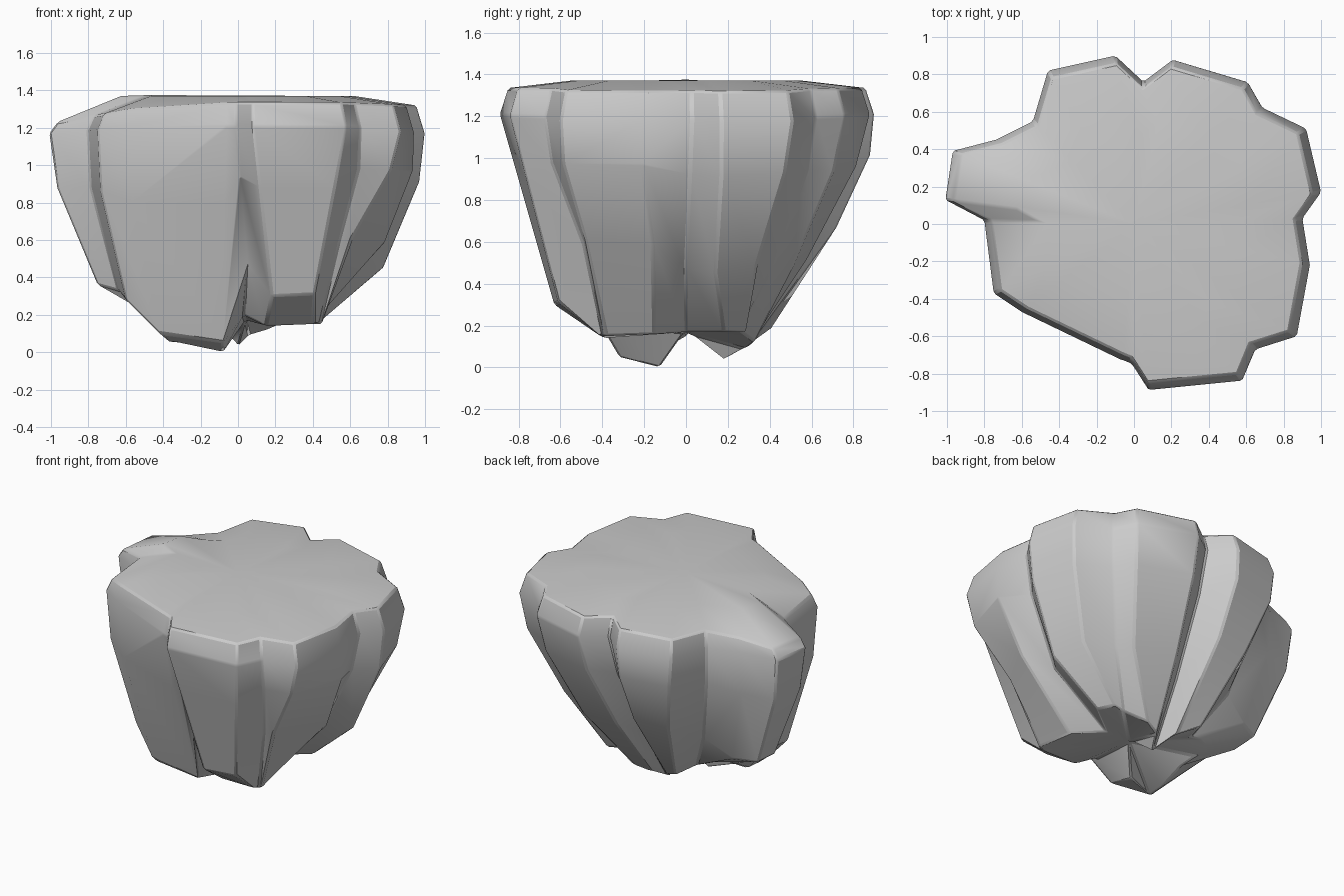
import bpy, bmesh, math

# Rock columns, counter-clockwise from the front crevice:
# rim x, y | lower ledge x, y, z | foot height
COLUMNS = [
    (-0.01, -0.75, 0.05, -0.56, 0.47, 0.20),
    (0.08, -0.89, 0.18, -0.63, 0.30, 0.14),
    (0.58, -0.84, 0.41, -0.61, 0.31, 0.15),
    (0.65, -0.67, 0.54, -0.49, 0.60, 0.15),
    (0.87, -0.60, 0.61, -0.48, 0.61, 0.15),
    (0.94, -0.22, 0.79, -0.16, 0.59, 0.16),
    (0.90, 0.03, 0.64, 0.00, 0.47, 0.17),
    (1.00, 0.17, 0.78, 0.14, 0.45, 0.17),
    (0.92, 0.51, 0.70, 0.34, 0.50, 0.17),
    (0.69, 0.62, 0.50, 0.42, 0.50, 0.18),
    (0.61, 0.76, 0.43, 0.51, 0.48, 0.12),
    (0.21, 0.88, 0.13, 0.58, 0.52, 0.09),
    (0.05, 0.76, 0.02, 0.42, 0.42, 0.03),
    (-0.10, 0.90, -0.10, 0.72, 0.67, 0.12),
    (-0.46, 0.82, -0.34, 0.68, 0.65, 0.18),
    (-0.54, 0.55, -0.42, 0.41, 0.50, 0.20),
    (-0.74, 0.45, -0.60, 0.35, 0.38, 0.24),
    (-0.97, 0.39, -0.75, 0.28, 0.37, 0.25),
    (-1.01, 0.13, -0.75, 0.10, 0.36, 0.22),
    (-0.80, 0.02, -0.64, 0.00, 0.33, 0.15),
    (-0.75, -0.37, -0.60, -0.26, 0.28, 0.06),
    (-0.60, -0.47, -0.42, -0.33, 0.10, 0.05),
    (-0.06, -0.73, -0.08, -0.32, 0.05, 0.00),
]
# Feet that do not simply taper inwards: column index -> x, y
FEET = {1: (0.15, -0.39), 2: (0.40, -0.41), 3: (0.44, -0.40), 4: (0.45, -0.38),
        5: (0.40, -0.15), 6: (0.22, 0.0), 7: (0.45, 0.18), 8: (0.40, 0.29),
        10: (0.16, 0.33), 11: (0.06, 0.29), 12: (0.0, 0.18), 13: (-0.08, 0.32),
        21: (-0.36, -0.28), 22: (-0.08, -0.12)}


def column_points(i, x, y, kx, ky, kz, foot):
    """Points of one column from the plateau down to the foot."""
    edge_z = 1.335 - 0.17 * max(0, -x - 0.4) - 0.04 * max(0, x - 0.6)
    rim_z = 1.21 - 0.08 * max(0, abs(x) - 0.5)
    bulge = 1.0 if y < -0.74 else 1.055
    t = 0.36
    mid = ((x + (kx - x) * t) * bulge, (y + (ky - y) * t) * bulge,
           rim_z + (kz - rim_z) * t)
    fx, fy = FEET.get(i, (kx * 0.6, ky * 0.6))
    return [(x * 0.62, y * 0.62, 1.37), (x * 0.955, y * 0.955, edge_z),
            (x, y, rim_z), mid, (kx, ky, kz), (fx, fy, foot)]


# Skin the columns into one closed rock
bm = bmesh.new()
cols = [[bm.verts.new(p) for p in column_points(i, *c)]
        for i, c in enumerate(COLUMNS)]
top = bm.verts.new((0, 0, 1.372))
under = bm.verts.new((0.04, 0.0, 0.17))
for i, a in enumerate(cols):
    b = cols[(i + 1) % len(cols)]
    bm.faces.new((top, a[0], b[0]))
    for j in range(len(a) - 1):
        bm.faces.new((a[j], a[j + 1], b[j + 1], b[j]))
    bm.faces.new((under, b[-1], a[-1]))
bmesh.ops.recalc_face_normals(bm, faces=bm.faces)

mesh = bpy.data.meshes.new("rock")
bm.to_mesh(mesh)
bm.free()
rock = bpy.data.objects.new("rock", mesh)
bpy.context.collection.objects.link(rock)

# Worn edges
bevel = rock.modifiers.new("worn_edges", 'BEVEL')
bevel.width = 0.012
bevel.segments = 1
bevel.limit_method = 'ANGLE'
bevel.angle_limit = math.radians(28)

bpy.context.view_layer.objects.active = rock
rock.select_set(True)
bpy.ops.object.shade_smooth_by_angle(angle=math.radians(35))
